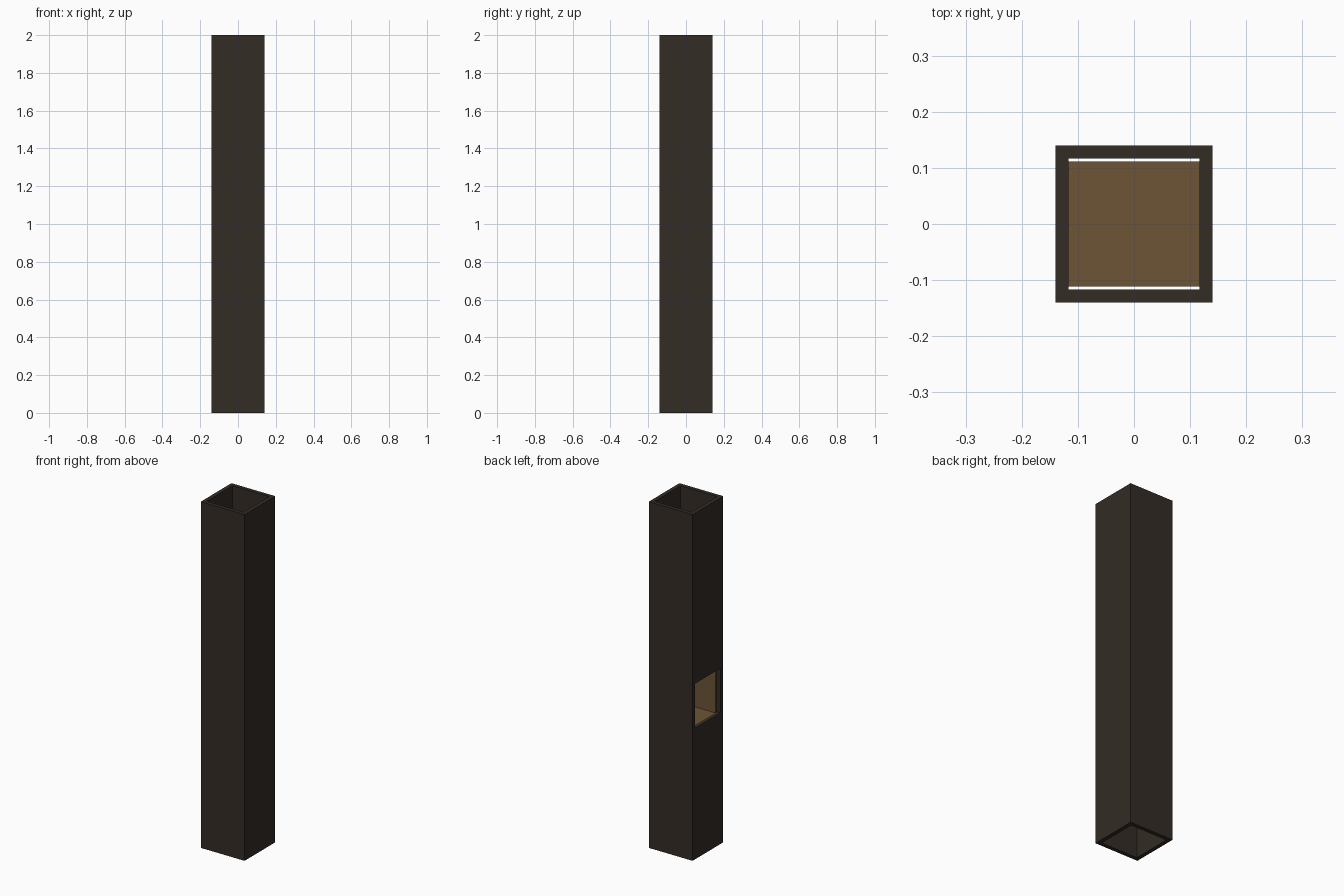
import bpy, bmesh
from mathutils import Matrix, Vector

if "Cube" in bpy.data.objects:
    bpy.data.objects.remove(bpy.data.objects["Cube"])


def material(name, rgb):
    m = bpy.data.materials.new(name)
    m.diffuse_color = (*rgb, 1)
    m.use_nodes = True
    m.node_tree.nodes["Principled BSDF"].inputs["Base Color"].default_value = m.diffuse_color
    return m


def block(name, lo, hi, mat=None):
    """Axis-aligned block between two corners."""
    lo, hi = Vector(lo), Vector(hi)
    bm = bmesh.new()
    bmesh.ops.create_cube(bm, size=1, matrix=Matrix.Translation((lo + hi) / 2)
                          @ Matrix.Diagonal((*(hi - lo), 1)))
    me = bpy.data.meshes.new(name)
    bm.to_mesh(me)
    bm.free()
    ob = bpy.data.objects.new(name, me)
    bpy.context.collection.objects.link(ob)
    if mat:
        me.materials.append(mat)
    return ob


def cut(ob, cutter):
    """Subtract a hidden helper block."""
    cutter.hide_render = True
    cutter.hide_set(True)
    mod = ob.modifiers.new("cut", 'BOOLEAN')
    mod.operation = 'DIFFERENCE'
    mod.solver = 'EXACT'
    mod.object = cutter
    bpy.context.view_layer.objects.active = ob
    bpy.ops.object.modifier_apply(modifier=mod.name)
    bpy.data.objects.remove(cutter)


dark = material("dark_bark", (0.033, 0.025, 0.019))
brown = material("brown_lining", (0.15, 0.09, 0.037))

OUT, INN = 0.14, 0.117      # half widths of the square tube
Z0, Z1 = 0.757, 1.015       # window bottom and top
T, S = 0.011, 0.111         # lining thickness and half width

# Hollow square post with a window in its left wall
post = block("post", (-OUT, -OUT, 0), (OUT, OUT, 2), dark)
cut(post, block("bore", (-INN, -INN, -0.1), (INN, INN, 2.1)))
cut(post, block("window", (-0.2, -0.116, Z0), (-0.05, 0.116, Z1)))

# Compartment behind the window, open towards it
box = block("compartment", (-INN, -S, Z0 - T), (INN, S, Z1 + T), brown)
cut(box, block("cavity", (-0.2, -S + T, Z0), (INN - T, S - T, Z1)))
